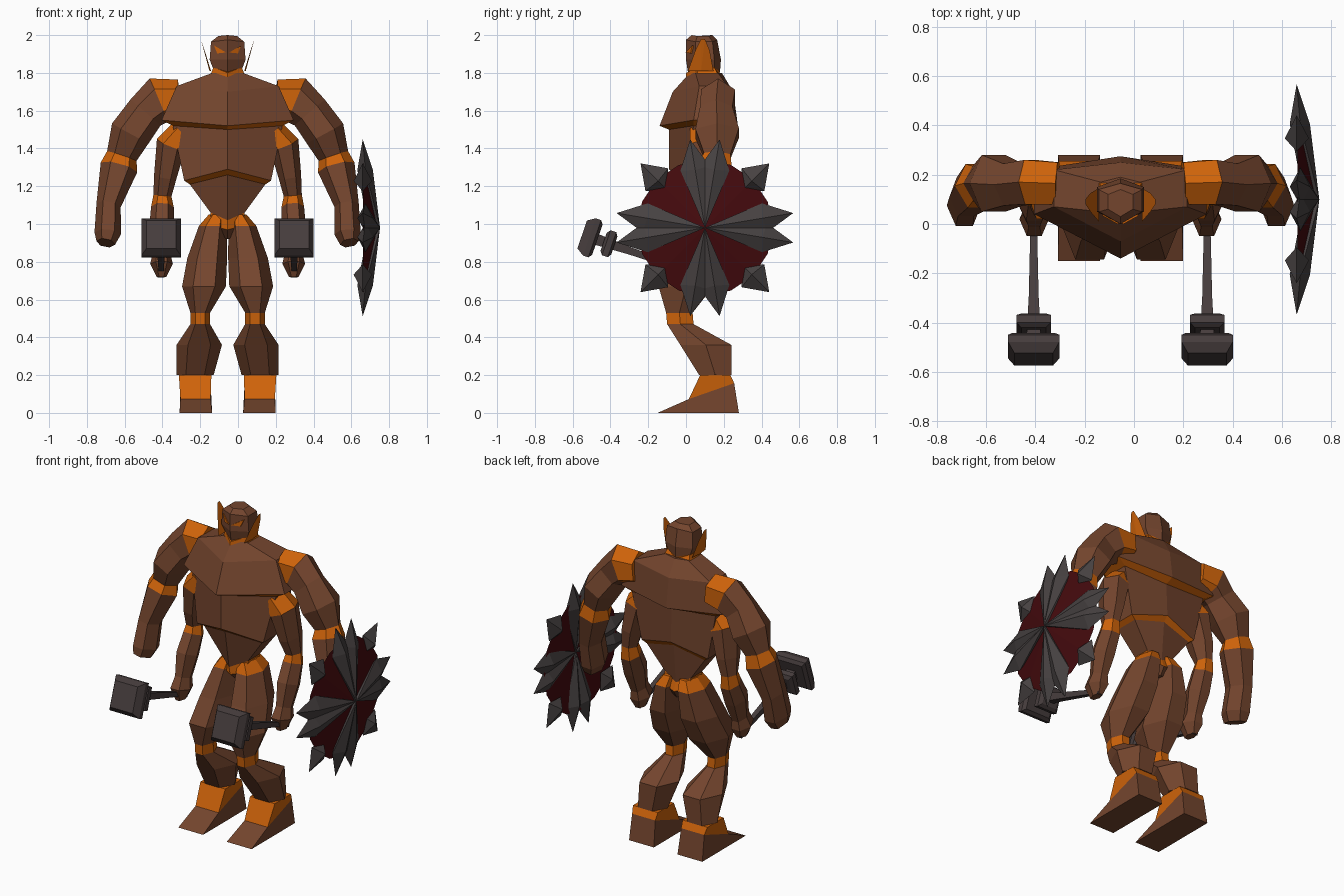
import bpy, bmesh, math
from mathutils import Vector

CX = -0.055  # body centre line


def material(name, rgb):
    m = bpy.data.materials.new(name)
    m.diffuse_color = (*rgb, 1)
    return m


BROWN, ORANGE, STEEL, IRON, RED = MATS = [
    material("brown skin", (0.175, 0.06, 0.027)),
    material("orange accent", (0.62, 0.125, 0.003)),
    material("hammer steel", (0.062, 0.047, 0.047)),
    material("shield iron", (0.062, 0.053, 0.053)),
    material("shield red", (0.058, 0.003, 0.004)),
]


def finish(name, bm, mats, mirror=False, x=CX):
    bmesh.ops.recalc_face_normals(bm, faces=bm.faces[:])
    me = bpy.data.meshes.new(name)
    bm.to_mesh(me)
    bm.free()
    for m in mats:
        me.materials.append(m)
    ob = bpy.data.objects.new(name, me)
    bpy.context.collection.objects.link(ob)
    ob.location.x = x
    if mirror:
        ob.modifiers.new("mirror", 'MIRROR').use_mirror_merge = False
    return ob


def loft(name, rings, accents=(), mats=(BROWN, ORANGE), mirror=False, x=CX):
    """Skin a list of rings; segments listed in accents get the second colour."""
    bm = bmesh.new()
    vs = [[bm.verts.new(p) for p in r] for r in rings]
    n = len(vs[0])
    for i in range(len(vs) - 1):
        for k in range(n):
            j = (k + 1) % n
            f = bm.faces.new((vs[i][k], vs[i][j], vs[i + 1][j], vs[i + 1][k]))
            f.material_index = int(i in accents)
    bm.faces.new(vs[0]).material_index = int(0 in accents)
    bm.faces.new(vs[-1])
    return finish(name, bm, mats, mirror, x)


def tube(path, n=6, flat=False):
    """Rings along a path of (x, y, z, half width, half depth)."""
    pts = [Vector(p[:3]) for p in path]
    angles = [2 * math.pi * (k + (0.5 if n == 4 else 0)) / n for k in range(n)]
    mu = max(math.cos(a) for a in angles)
    mv = max(math.sin(a) for a in angles)
    rings = []
    for i, p in enumerate(path):
        t = (pts[min(i + 1, len(pts) - 1)] - pts[max(i - 1, 0)]).normalized()
        if flat:
            t = Vector((0, 0, -1))
        u = Vector((0, 1, 0)).cross(t)
        if u.length < 0.5:
            u = Vector((1, 0, 0))
        u.normalize()
        v = t.cross(u)
        rings.append([pts[i] + u * (p[3] * math.cos(a) / mu) + v * (p[4] * math.sin(a) / mv)
                      for a in angles])
    return rings


def body_ring(hw, yf, ysf, ysb, yb, zc, zs):
    """Six-sided ring with a front and a back centre ridge."""
    return [(0, yf, zc), (hw, ysf, zs), (hw, ysb, zs), (0, yb, zc), (-hw, ysb, zs), (-hw, ysf, zs)]


def hulls(name, groups, mat, mirror=False, x=CX):
    bm = bmesh.new()
    for pts in groups:
        bmesh.ops.convex_hull(bm, input=[bm.verts.new(p) for p in pts])
    return finish(name, bm, [mat], mirror, x)


# Torso: chest overhanging the belly, belly overhanging the waist
loft("torso", [body_ring(*r) for r in (
    (0.08, 0.02, 0.05, 0.17, 0.19, 1.80, 1.80),
    (0.27, -0.07, 0.07, 0.22, 0.25, 1.70, 1.73),
    (0.35, -0.14, 0.04, 0.22, 0.275, 1.52, 1.55),
    (0.29, -0.09, 0.04, 0.20, 0.22, 1.50, 1.52),
    (0.23, -0.09, 0.00, 0.19, 0.23, 1.29, 1.23),
    (0.20, -0.05, 0.03, 0.18, 0.20, 1.26, 1.21),
    (0.09, -0.01, 0.05, 0.16, 0.18, 1.02, 1.06),
    (0.09, 0.00, 0.04, 0.18, 0.20, 0.97, 0.99),
    (0.05, 0.06, 0.07, 0.15, 0.17, 0.92, 0.94))], accents=(2, 4, 6))

# Head, with orange jaw and neck
loft("neck", [body_ring(*r) for r in (
    (0.09, 0.0, 0.06, 0.17, 0.19, 1.76, 1.79),
    (0.075, 0.0, 0.06, 0.15, 0.17, 1.80, 1.83))], mats=(ORANGE, ORANGE))
loft("head", [body_ring(*r) for r in (
    (0.06, 0.02, 0.07, 0.15, 0.17, 1.78, 1.80),
    (0.08, 0.01, 0.06, 0.15, 0.18, 1.805, 1.83),
    (0.095, 0.0, 0.05, 0.15, 0.185, 1.87, 1.87),
    (0.088, 0.0, 0.05, 0.14, 0.165, 1.975, 1.965),
    (0.05, 0.03, 0.06, 0.12, 0.14, 2.0, 1.995))], accents=(0,))
hulls("eyes", [[(ex, 0.55 * ex - d, ez) for d in (0.007, -0.001)
                for ex, ez in ((0.008, 1.908), (0.072, 1.945), (0.055, 1.903))]], ORANGE, True)
# Thin upright ears that lean outwards
hulls("ears", [[(0.088, 0.01, 1.81), (0.088, 0.145, 1.81), (0.096, 0.08, 1.81),
                (0.122, 0.05, 1.92), (0.122, 0.125, 1.92), (0.142, 0.08, 1.98),
                (0.142, 0.10, 1.98)]], ORANGE, True)

# Upper pair of arms
loft("upper_arms", tube([
    (0.255, 0.165, 1.665, 0.10, 0.085), (0.365, 0.17, 1.655, 0.125, 0.09),
    (0.435, 0.16, 1.59, 0.105, 0.085), (0.515, 0.165, 1.48, 0.11, 0.115),
    (0.56, 0.165, 1.36, 0.082, 0.07), (0.575, 0.155, 1.30, 0.10, 0.09),
    (0.63, 0.11, 1.10, 0.065, 0.08), (0.635, 0.075, 0.95, 0.07, 0.085),
    (0.645, 0.06, 0.90, 0.05, 0.07)]), accents=(0, 4), mirror=True)

# Lower pair of arms
loft("lower_arms", tube([
    (0.235, 0.10, 1.49, 0.07, 0.08), (0.30, 0.11, 1.42, 0.08, 0.09),
    (0.33, 0.13, 1.25, 0.06, 0.075), (0.345, 0.14, 1.15, 0.048, 0.05),
    (0.345, 0.13, 1.09, 0.06, 0.06), (0.35, 0.08, 0.98, 0.065, 0.07),
    (0.35, 0.04, 0.85, 0.045, 0.055), (0.35, 0.02, 0.79, 0.06, 0.07),
    (0.35, 0.02, 0.72, 0.025, 0.04)]), accents=(0, 3), mirror=True)

# Legs and feet (the ankle band slopes down towards the toes)
loft("legs", tube([
    (0.055, 0.11, 1.05, 0.045, 0.08), (0.078, 0.11, 0.99, 0.074, 0.11),
    (0.108, 0.07, 0.82, 0.105, 0.14), (0.125, 0.0, 0.67, 0.116, 0.145),
    (0.145, -0.035, 0.53, 0.052, 0.07), (0.145, -0.03, 0.47, 0.052, 0.07),
    (0.15, 0.105, 0.36, 0.12, 0.135), (0.172, 0.155, 0.20, 0.098, 0.085)], flat=True),
    accents=(0, 4), mirror=True)
foot = tube([
    (0.172, 0.155, 0.20, 0.086, 0.08), (0.17, 0.135, 0.11, 0.08, 0.12),
    (0.168, 0.065, 0.0, 0.086, 0.215)], n=4, flat=True)
for p in foot[1]:
    p.z += (p.y - 0.12) * 0.35
loft("feet", foot, accents=(0,), mirror=True)

# Hammers: square sections along a tilted axis, given as (distance, half size)
start, axis = Vector((0.352, 0.06, 0.735)), Vector((0, -0.945, 0.325))


def hammer_part(name, stations):
    loft(name, tube([(*(start + axis * d), s, s) for d, s in stations], n=4),
         mats=(STEEL, STEEL), mirror=True)


hammer_part("hammer_handles", [(0.0, 0.018), (0.1, 0.014), (0.38, 0.02), (0.57, 0.03)])
hammer_part("hammer_collars", [(0.465, 0.05), (0.478, 0.07), (0.51, 0.07), (0.525, 0.05)])
hammer_part("hammer_heads", [(0.56, 0.085), (0.575, 0.104), (0.605, 0.104), (0.645, 0.078)])

# Shield: shallow red dome, paired ridged blades and diagonal rim spikes
SY, SZ = 0.10, 0.98


def polar(x, r, angle, side=0.0):
    c, s = math.cos(angle), math.sin(angle)
    return (x, SY + r * c - side * s, SZ + r * s + side * c)


loft("shield_plate", [[polar(x, r, 2 * math.pi * k / 16) for k in range(16)]
                      for x, r in ((0.735, 0.01), (0.663, 0.36), (0.70, 0.01))],
     mats=(RED, RED), x=0)
blades, spikes = [], []
for q in range(4):
    for off in (-0.165, 0.165):
        a = q * math.pi / 2 + off
        blades.append([polar(0.752, 0, a), polar(0.69, 0, a), polar(0.675, 0.32, a, 0.078),
                       polar(0.675, 0.32, a, -0.078), polar(0.714, 0.31, a),
                       polar(0.632, 0.31, a), polar(0.66, 0.474, a)])
    a = (q + 0.5) * math.pi / 2
    spikes.append([polar(0.66, 0.28, a), polar(0.66, 0.36, a, 0.085), polar(0.66, 0.36, a, -0.085),
                   polar(0.71, 0.35, a), polar(0.612, 0.35, a), polar(0.66, 0.482, a)])
hulls("shield_blades", blades, IRON, x=0)
hulls("shield_spikes", spikes, IRON, x=0)
